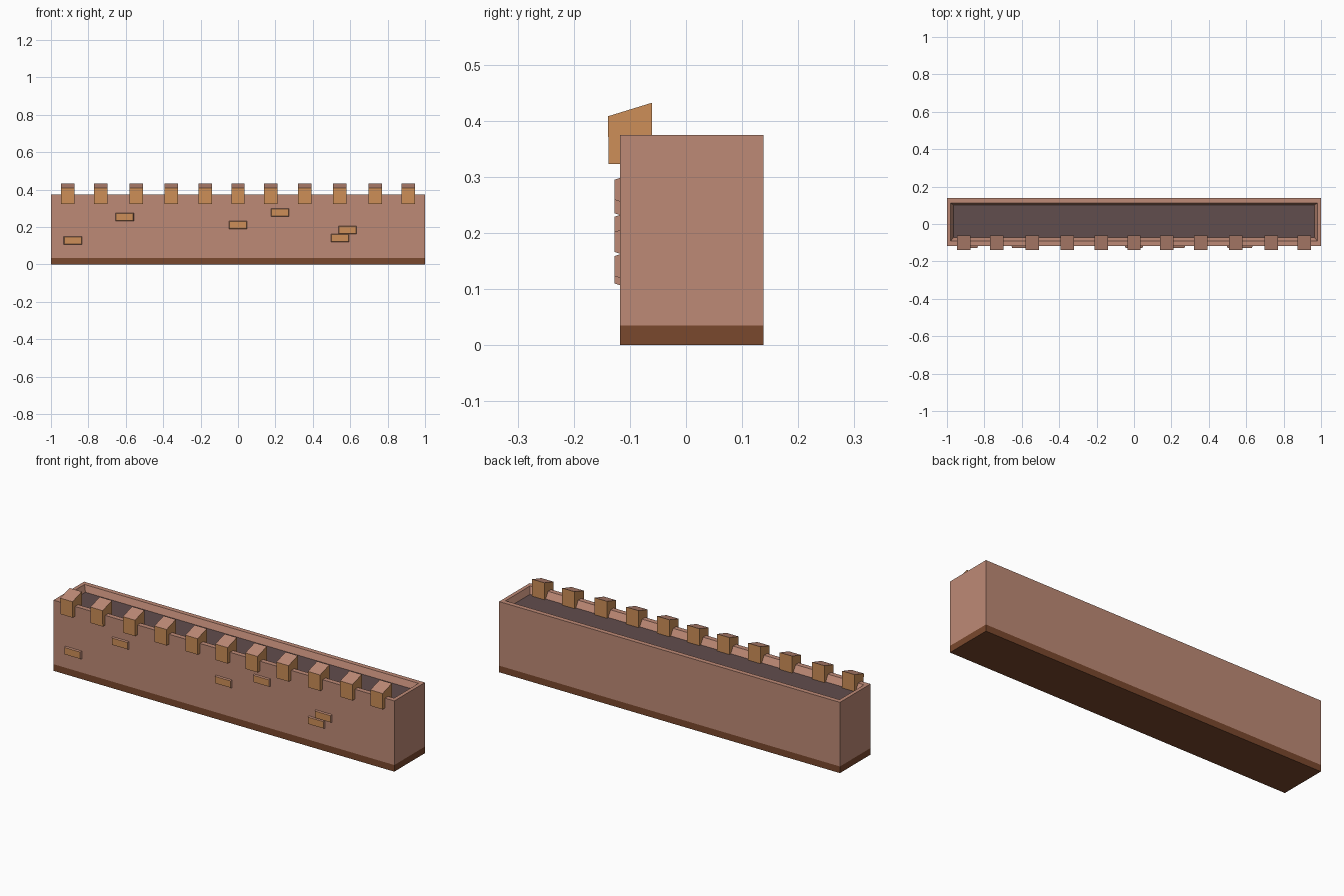
import bpy
import bmesh

if "Cube" in bpy.data.objects:
    bpy.data.objects.remove(bpy.data.objects["Cube"])


def srgb(r, g, b):
    lin = [((c / 255 + 0.055) / 1.055) ** 2.4 for c in (r, g, b)]
    return (*lin, 1)


def material(name, rgb):
    m = bpy.data.materials.new(name)
    m.diffuse_color = srgb(*rgb)
    m.use_nodes = True
    m.node_tree.nodes["Principled BSDF"].inputs["Base Color"].default_value = m.diffuse_color
    return m


WALL = material("wall clay", (190, 138, 118))
STONE = material("orange stone", (206, 143, 88))
BASE = material("dark brown", (122, 72, 45))
FLOOR = material("grey walkway", (97, 77, 77))


def finish(bm, name, mats):
    bmesh.ops.recalc_face_normals(bm, faces=bm.faces)
    me = bpy.data.meshes.new(name)
    bm.to_mesh(me)
    bm.free()
    for m in mats:
        me.materials.append(m)
    ob = bpy.data.objects.new(name, me)
    bpy.context.collection.objects.link(ob)
    return ob


def loft(bm, rings):
    """Skin a list of equal-length vertex rings, capping both ends."""
    vs = [[bm.verts.new(p) for p in ring] for ring in rings]
    for a, b in zip(vs, vs[1:]):
        n = len(a)
        for i in range(n):
            j = (i + 1) % n
            bm.faces.new((a[i], a[j], b[j], b[i]))
    bm.faces.new(vs[0])
    return bm.faces.new(vs[-1])


def rect(x, y0, y1, z):
    return [(-x, y0, z), (x, y0, z), (x, y1, z), (-x, y1, z)]


# Wall body: base band, tall sides, flat rim and sunken walkway
bm = bmesh.new()
Y0, Y1 = -0.118, 0.138
TOP, SUNK, BAND = 0.375, 0.342, 0.035
floor = loft(bm, [
    rect(1, Y0, Y1, 0), rect(1, Y0, Y1, BAND), rect(1, Y0, Y1, TOP),
    rect(0.98, -0.092, 0.113, TOP), rect(0.966, -0.072, 0.101, SUNK)])
for f in bm.faces:
    if f.calc_center_median().z < BAND:
        f.material_index = 1
floor.material_index = 2
finish(bm, "wall", [WALL, BASE, FLOOR])

# Battlements: sloping-topped blocks along the front edge
profile = [(-0.138, 0.323), (-0.061, 0.323), (-0.061, 0.432), (-0.139, 0.408)]
half = [0.176, 0.358, 0.543, 0.733, 0.91]
for i, cx in enumerate([-x for x in reversed(half)] + [0] + half):
    bm = bmesh.new()
    loft(bm, [[(cx + s * 0.036, y, z) for y, z in profile] for s in (-1, 1)])
    bmesh.ops.recalc_face_normals(bm, faces=bm.faces)
    for f in bm.faces:
        if f.normal.z > 0.5:
            f.material_index = 1
    finish(bm, f"battlement_{i + 1}", [STONE, WALL])

# Protruding bricks: shallow tapered blocks with orange fronts
bricks = [(-0.883, 0.128), (-0.606, 0.253), (0, 0.211),
          (0.225, 0.277), (0.545, 0.141), (0.586, 0.184)]
for i, (cx, cz) in enumerate(bricks):
    bm = bmesh.new()
    rings = []
    for y, w, h in ((Y0 + 0.003, 0.05, 0.022), (-0.127, 0.045, 0.018)):
        rings.append([(cx - w, y, cz - h), (cx + w, y, cz - h),
                      (cx + w, y, cz + h), (cx - w, y, cz + h)])
    loft(bm, rings).material_index = 1
    finish(bm, f"brick_{i + 1}", [WALL, STONE])
